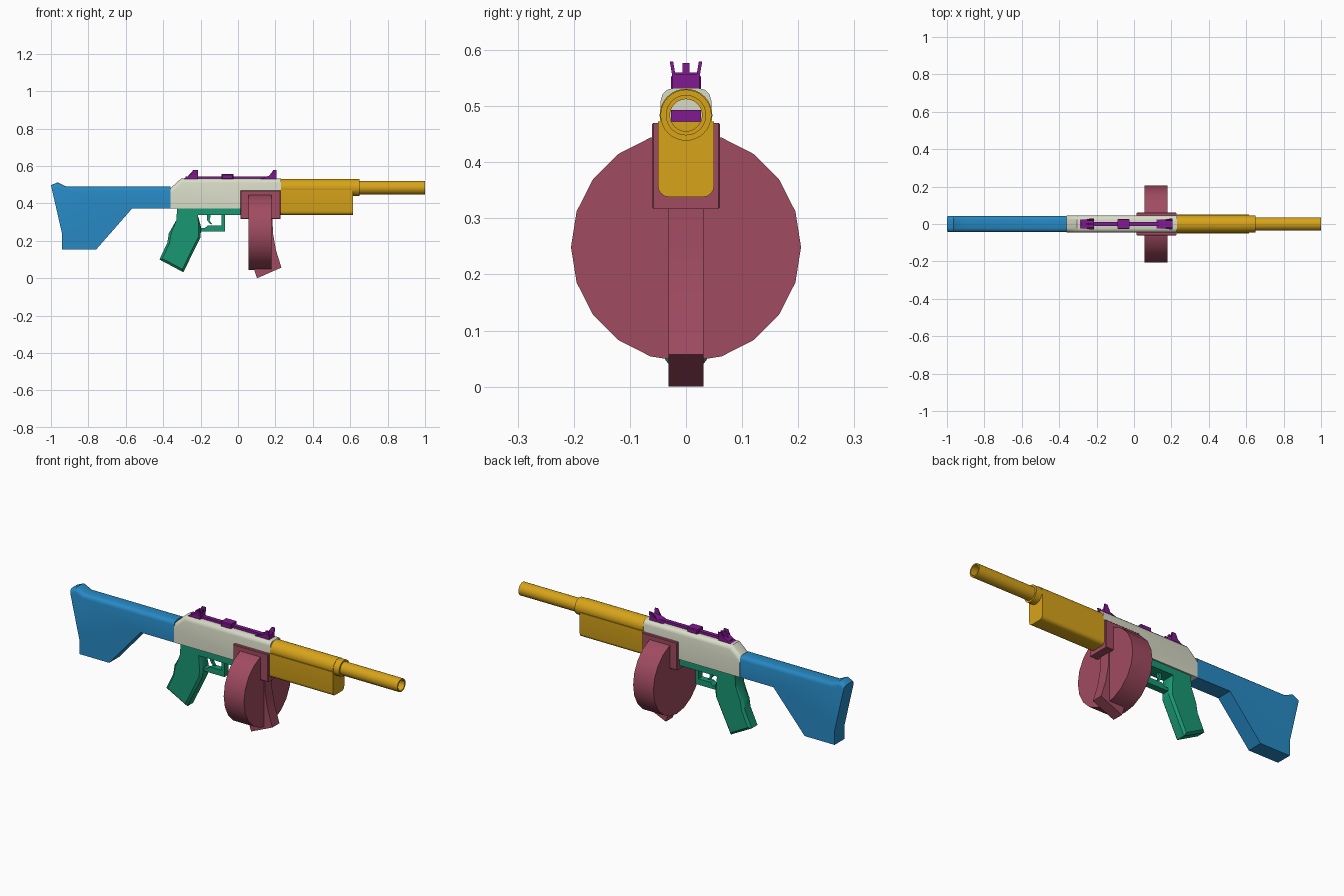
import bpy, bmesh, math
from mathutils import Vector

if "Cube" in bpy.data.objects:
    bpy.data.objects.remove(bpy.data.objects["Cube"])

COLORS = {
    "blue": (0.02, 0.25, 0.55, 1), "cream": (0.69, 0.71, 0.57, 1),
    "gold": (0.68, 0.37, 0.01, 1), "green": (0.01, 0.31, 0.17, 1),
    "rose": (0.35, 0.07, 0.12, 1), "purple": (0.22, 0.01, 0.28, 1),
}
MATS = {}
for key, col in COLORS.items():
    MATS[key] = bpy.data.materials.new(key)
    MATS[key].diffuse_color = col


def finish(bm, name, color):
    bmesh.ops.recalc_face_normals(bm, faces=bm.faces)
    me = bpy.data.meshes.new(name)
    bm.to_mesh(me)
    bm.free()
    ob = bpy.data.objects.new(name, me)
    bpy.context.collection.objects.link(ob)
    me.materials.append(MATS[color])
    bpy.ops.object.select_all(action='DESELECT')
    ob.select_set(True)
    bpy.context.view_layer.objects.active = ob
    bpy.ops.object.shade_smooth_by_angle(angle=math.radians(32))
    return ob


def bevel(bm, edges, width, seg):
    bmesh.ops.bevel(bm, geom=edges, offset=width, segments=seg, profile=0.5,
                    affect='EDGES', clamp_overlap=True)


def prism(name, pts, half, color, width=0, seg=1, pick=None, y=0):
    """Side (x, z) outline extruded across y; picked rim edges are rounded."""
    bm = bmesh.new()
    face = bm.faces.new([bm.verts.new((x, y - half, z)) for x, z in pts])
    ext = bmesh.ops.extrude_face_region(bm, geom=[face])
    vs = [g for g in ext["geom"] if isinstance(g, bmesh.types.BMVert)]
    bmesh.ops.translate(bm, verts=vs, vec=(0, 2 * half, 0))
    bmesh.ops.recalc_face_normals(bm, faces=bm.faces)
    if width:
        rim = [e for e in bm.edges
               if abs(e.verts[0].co.y - e.verts[1].co.y) < 1e-5
               and (pick is None or all(pick(v.co) for v in e.verts))]
        bevel(bm, rim, width, seg)
    return finish(bm, name, color)


def box(name, x0, x1, z0, z1, half, color, **kw):
    return prism(name, [(x0, z0), (x1, z0), (x1, z1), (x0, z1)], half, color, **kw)


def lathe(name, profile, z, sides, color):
    """Closed (x, radius) profile turned around a line along x."""
    bm = bmesh.new()
    rings = []
    for i in range(sides):
        a = 2 * math.pi * i / sides
        rings.append([bm.verts.new((x, r * math.cos(a), z + r * math.sin(a)))
                      for x, r in profile])
    n = len(profile)
    for i in range(sides):
        a, b = rings[i], rings[(i + 1) % sides]
        for j in range(n):
            k = (j + 1) % n
            bm.faces.new((a[j], a[k], b[k], b[j]))
    return finish(bm, name, color)


# Stock with rounded comb
prism("stock", [(-1.0, 0.497), (-0.965, 0.513), (-0.917, 0.49), (-0.36, 0.49),
                (-0.36, 0.374), (-0.565, 0.374), (-0.757, 0.155),
                (-0.94, 0.155), (-0.94, 0.235)],
      0.044, "blue", 0.022, 3, lambda c: c.z > 0.48)

# Receiver with sloped rear and rounded top
prism("receiver", [(-0.36, 0.374), (0.23, 0.374), (0.23, 0.532),
                   (-0.305, 0.532), (-0.36, 0.482)],
      0.045, "cream", 0.022, 3, lambda c: c.z > 0.48)

# Hollow barrel with stepped shroud
lathe("barrel", [(0.23, 0.0285), (0.23, 0.047), (0.615, 0.047), (0.615, 0.0455),
                 (0.65, 0.0455), (0.65, 0.036), (1.0, 0.036), (1.0, 0.0285)],
      0.484, 32, "gold")

# Forearm with rounded underside
box("forearm", 0.225, 0.615, 0.338, 0.473, 0.05, "gold",
    width=0.02, seg=4, pick=lambda c: c.z < 0.34)

# Magazine well, drum and curved magazine
box("magazine_well", 0.013, 0.227, 0.317, 0.47, 0.061, "rose", width=0.003)
bm = bmesh.new()
R, CZ = 0.205, 0.249
disc = bm.faces.new([bm.verts.new((0.056, R * math.cos(i * math.pi / 10),
                                   CZ + R * math.sin(i * math.pi / 10)))
                     for i in range(20)])
ext = bmesh.ops.extrude_face_region(bm, geom=[disc])
bmesh.ops.translate(bm, vec=(0.124, 0, 0),
                    verts=[g for g in ext["geom"] if isinstance(g, bmesh.types.BMVert)])
finish(bm, "drum", "rose")
prism("magazine", [(0.055, 0.33), (0.058, 0.2), (0.077, 0.075), (0.102, 0.0),
                   (0.232, 0.057), (0.203, 0.15), (0.187, 0.24), (0.184, 0.33)],
      0.031, "rose")

# Grip, trigger plate, guard and trigger
prism("grip", [(-0.325, 0.376), (-0.33, 0.31), (-0.37, 0.24), (-0.378, 0.19),
               (-0.42, 0.10), (-0.292, 0.032), (-0.2, 0.22), (-0.198, 0.275),
               (-0.215, 0.337), (-0.2, 0.376)],
      0.037, "green", 0.012, 1, lambda c: c.z < 0.34)
box("trigger_plate", -0.325, 0.015, 0.337, 0.376, 0.037, "green")
prism("trigger_guard", [(-0.205, 0.25), (-0.07, 0.25), (-0.07, 0.34),
                        (-0.088, 0.34), (-0.088, 0.283), (-0.16, 0.283),
                        (-0.178, 0.268), (-0.205, 0.268)], 0.018, "green")
prism("trigger", [(-0.165, 0.34), (-0.145, 0.34), (-0.152, 0.31),
                  (-0.138, 0.288), (-0.15, 0.29), (-0.165, 0.31)], 0.008, "green")

# Sight rail and middle block
box("sight_rail", -0.28, 0.2, 0.528, 0.545, 0.011, "purple")
box("sight_block", -0.088, -0.025, 0.528, 0.556, 0.027, "purple", width=0.004)
box("bolt_plate", 0.2, 0.24, 0.473, 0.493, 0.027, "purple")

# Rear sight ramp with central peak
prism("rear_sight_base", [(-0.293, 0.53), (-0.215, 0.53), (-0.215, 0.56),
                          (-0.245, 0.56)], 0.024, "purple")
prism("rear_sight_post", [(-0.265, 0.55), (-0.215, 0.55), (-0.215, 0.577),
                          (-0.24, 0.577)], 0.006, "purple")

# Front sight base; ears on both sights lean outward
prism("front_sight_base", [(0.115, 0.53), (0.207, 0.53), (0.207, 0.557),
                           (0.17, 0.55)], 0.024, "purple")
for label, x0, x1, peak0 in (("rear", -0.26, -0.215, -0.238),
                             ("front", 0.165, 0.207, 0.19)):
    for side, s in (("left", 1), ("right", -1)):
        ear = prism(f"{label}_sight_ear_{side}",
                    [(x0, 0.545), (x1, 0.545), (x1, 0.58), (peak0, 0.58)],
                    0.003, "purple", y=s * 0.02)
        for v in ear.data.vertices:
            if v.co.z > 0.57:
                v.co.y += s * 0.006

for m in bpy.data.materials:
    if m.users and not m.is_grease_pencil:
        m.use_nodes = True
        m.node_tree.nodes["Principled BSDF"].inputs["Base Color"].default_value = m.diffuse_color
